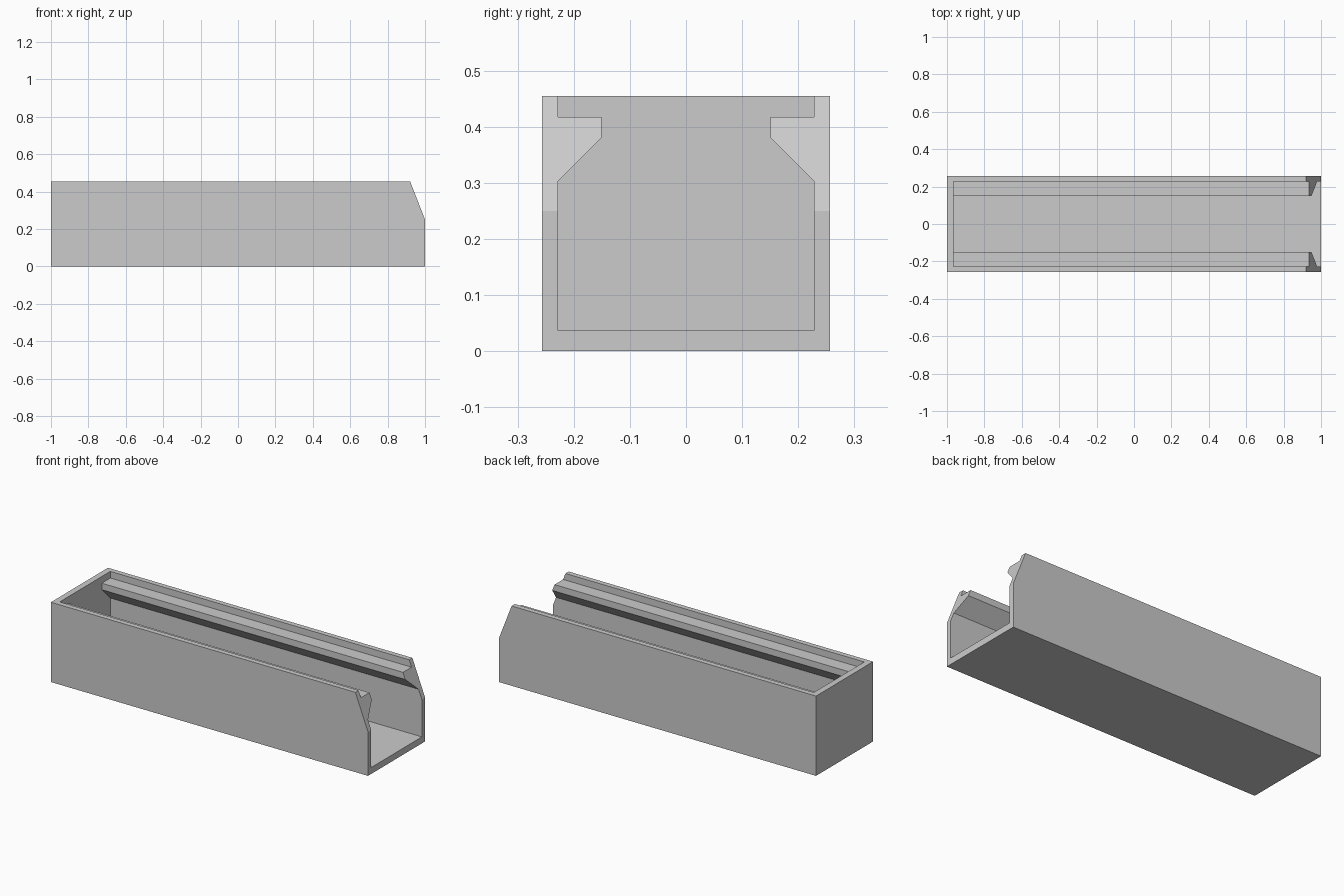
import bpy
import bmesh

cube = bpy.data.objects.get("Cube")
if cube:
    bpy.data.objects.remove(cube, do_unlink=True)

BACK, INNER_BACK, FRONT = -1.0, -0.965, 1.0
HEIGHT, BEVEL_Z, BEVEL_X = 0.455, 0.25, 0.08

# Half cross-sections (y, z), from the rim down to the floor
outer_half = [(0.257, HEIGHT), (0.257, BEVEL_Z), (0.257, 0)]
inner_half = [(0.228, HEIGHT), (0.228, 0.417), (0.151, 0.417), (0.151, 0.38),
              (0.228, 0.303), (0.228, BEVEL_Z), (0.228, 0.037)]


def mirrored(half):
    return half + [(-y, z) for y, z in reversed(half)]


def slanted_x(z):
    """Position of the open end, which leans back above the bevel height."""
    return FRONT - BEVEL_X * max(0, z - BEVEL_Z) / (HEIGHT - BEVEL_Z)


bm = bmesh.new()


def ring(profile, x=None):
    return [bm.verts.new((slanted_x(z) if x is None else x, y, z)) for y, z in profile]


def strips(a, b):
    for i in range(len(a) - 1):
        bm.faces.new((a[i], a[i + 1], b[i + 1], b[i]))


outer, inner = mirrored(outer_half), mirrored(inner_half)
ob, of = ring(outer, BACK), ring(outer)
ib, inf = ring(inner, INNER_BACK), ring(inner)

# Outer shell and inner channel with its rails
strips(ob, of)
strips(ib, inf)

# Closed end, outside and inside
bm.faces.new(ob)
bm.faces.new(ib)

# Rim around three sides
bm.faces.new((ob[0], ob[-1], of[-1], inf[-1], ib[-1], ib[0], inf[0], of[0]))

# Open end: two slanted faces and the upright frame below them
bm.faces.new(inf[:6] + [of[1], of[0]])
bm.faces.new(inf[8:] + [of[5], of[4]])
bm.faces.new(inf[5:9] + of[4:0:-1])
bmesh.ops.recalc_face_normals(bm, faces=bm.faces)

mesh = bpy.data.meshes.new("channel_box")
bm.to_mesh(mesh)
bm.free()

# Single grey material
colour = (0.6, 0.6, 0.6, 1)
grey = bpy.data.materials.new("light_grey")
grey.use_nodes = True
grey.diffuse_color = colour
grey.node_tree.nodes["Principled BSDF"].inputs["Base Color"].default_value = colour
mesh.materials.append(grey)

box = bpy.data.objects.new("channel_box", mesh)
bpy.context.collection.objects.link(box)
